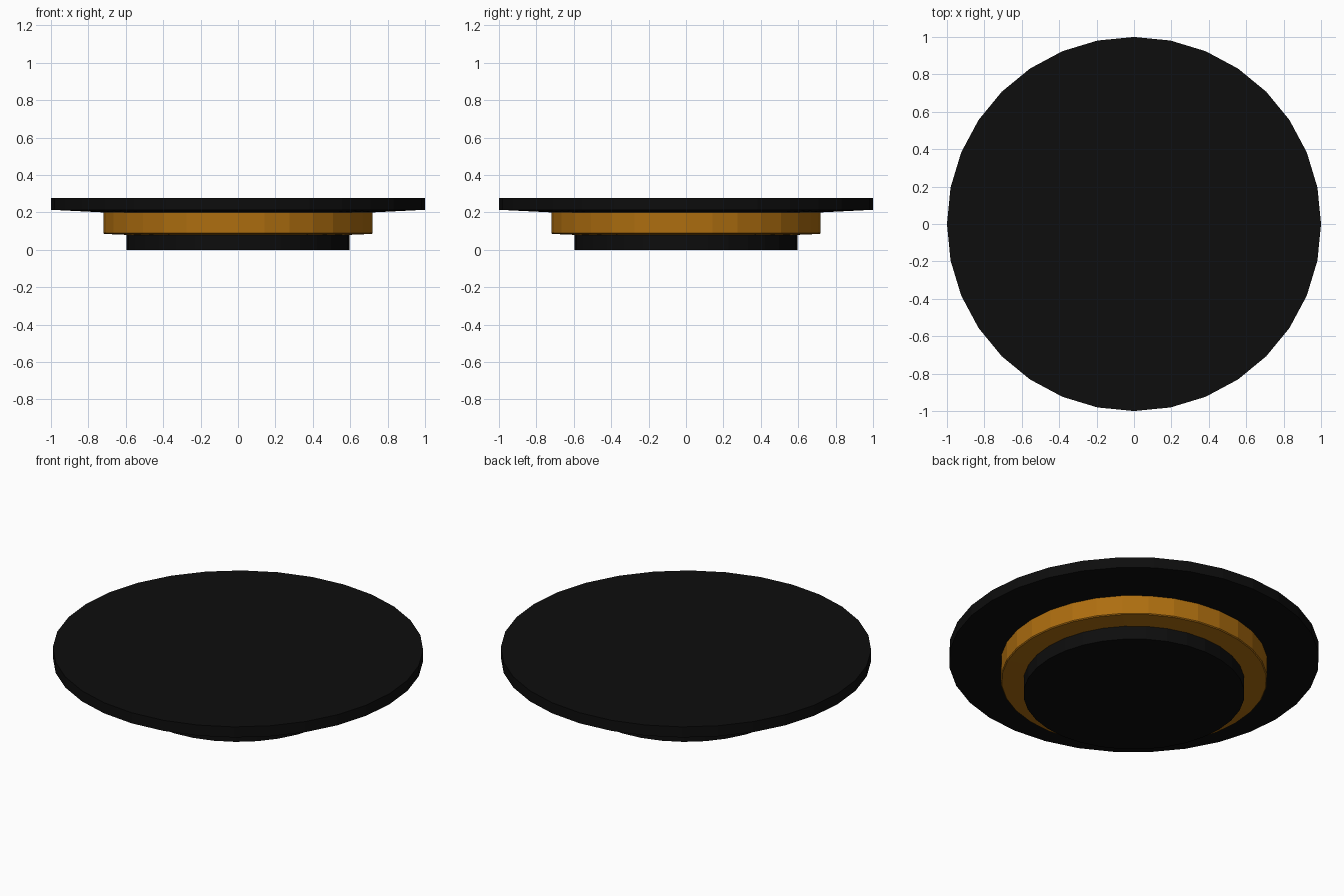
import bpy, bmesh, math

cube = bpy.data.objects.get("Cube")
if cube:
    bpy.data.objects.remove(cube, do_unlink=True)

SIDES = 32


def material(name, rgb):
    mat = bpy.data.materials.new(name)
    mat.use_nodes = True
    colour = (*rgb, 1)
    mat.diffuse_color = colour
    mat.node_tree.nodes["Principled BSDF"].inputs["Base Color"].default_value = colour
    return mat


def turned(name, profile, mat):
    """Closed turned solid from (radius, height) points, bottom to top."""
    bm = bmesh.new()
    rings = []
    for r, z in profile:
        angles = [math.tau * i / SIDES for i in range(SIDES)]
        rings.append([bm.verts.new((r * math.cos(a), r * math.sin(a), z)) for a in angles])
    for low, high in zip(rings, rings[1:]):
        for i in range(SIDES):
            j = (i + 1) % SIDES
            bm.faces.new((low[i], low[j], high[j], high[i]))
    bm.faces.new(rings[0][::-1])
    bm.faces.new(rings[-1])
    mesh = bpy.data.meshes.new(name)
    bm.to_mesh(mesh)
    bm.free()
    mesh.materials.append(mat)
    obj = bpy.data.objects.new(name, mesh)
    bpy.context.collection.objects.link(obj)
    return obj


black = material("black", (0.004, 0.004, 0.004))
amber = material("amber", (0.42, 0.155, 0.005))

# Foot, coloured band with a slightly dished underside, and wide top plate
turned("foot", [(0.597, 0), (0.597, 0.082)], black)
turned("band", [(0.597, 0.08), (0.715, 0.085), (0.72, 0.09), (0.72, 0.202)], amber)
turned("top_plate", [(0.72, 0.2), (1, 0.214), (1, 0.277)], black)
